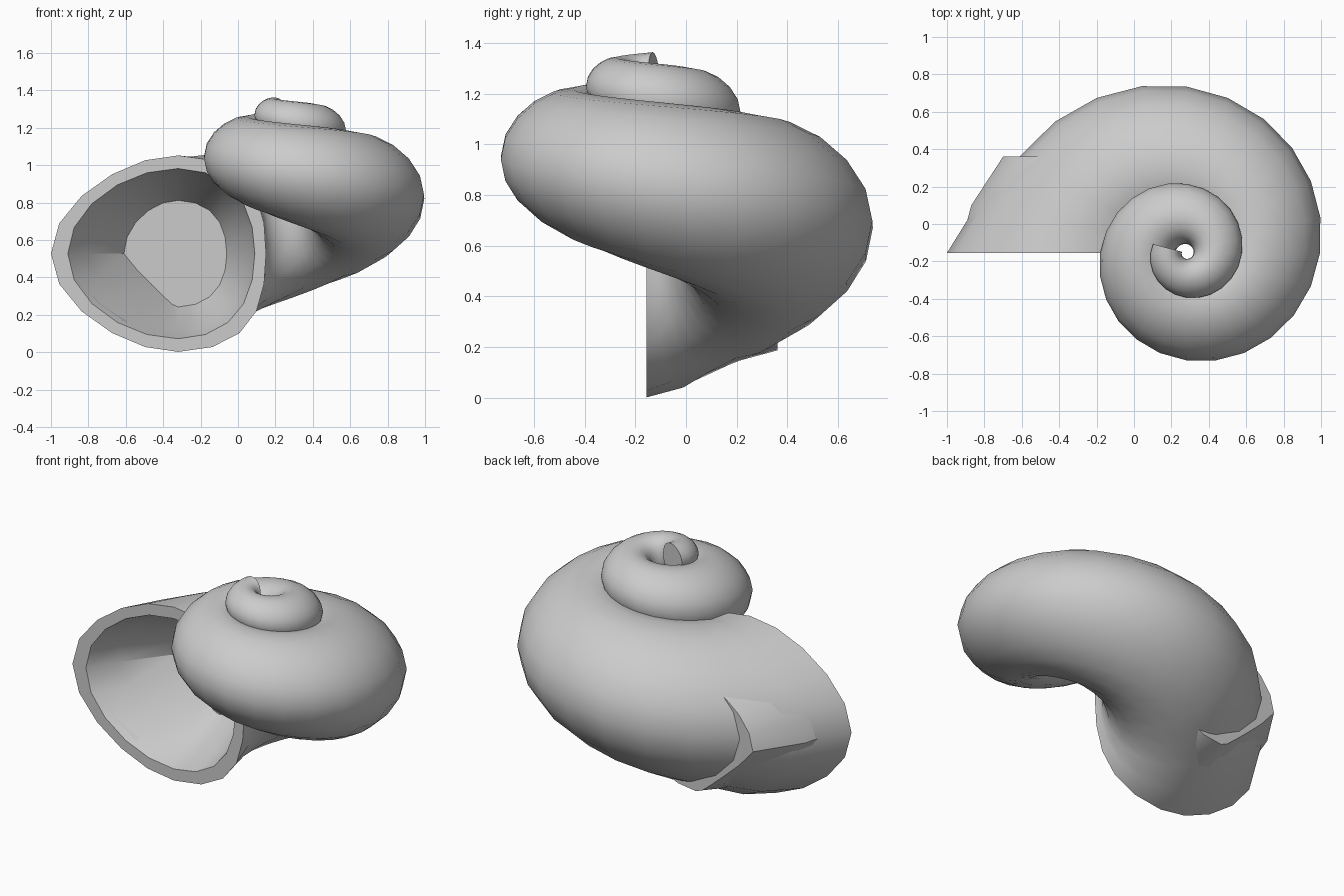
import bpy, bmesh, math

if "Cube" in bpy.data.objects:
    bpy.data.objects.remove(bpy.data.objects["Cube"], do_unlink=True)

AXIS_X, AXIS_Y = 0.28, -0.155
SIDES = 20
MOUTH_Z = 0.527


def make_material(name, colour):
    mat = bpy.data.materials.new(name)
    mat.use_nodes = True
    mat.diffuse_color = colour
    mat.node_tree.nodes["Principled BSDF"].inputs["Base Color"].default_value = colour
    return mat


grey = make_material("shell grey", (0.6, 0.6, 0.6, 1))


def section(bm, angle, centre, outer, inner, half_height, z,
            point=0.0, shift_y=0.0, dent=0.0):
    """Ring in the plane through the coiling axis: pointed outside, squarer inside.
    The dent pulls in the lower outer quarter."""
    dx, dy = math.cos(angle), math.sin(angle)
    ring = []
    for i in range(SIDES):
        t = math.tau * i / SIDES
        c, s = math.cos(t), math.sin(t)
        if c > 0:
            r = centre + outer * c * (1 - point * s * s) * (1 + dent * min(s, 0))
        else:
            r = centre + inner * c * (1 + 1.6 * point * s * s)
        ring.append(bm.verts.new((AXIS_X + dx * r, AXIS_Y + dy * r + shift_y,
                                  z + half_height * s)))
    return ring


def loft(bm, rings, close_start=True):
    """Bridge the rings in order and close the ends."""
    for a, b in zip(rings, rings[1:]):
        for i in range(SIDES):
            j = (i + 1) % SIDES
            bm.faces.new((a[i], a[j], b[j], b[i]))
    if close_start:
        bm.faces.new(rings[0])
    bm.faces.new(rings[-1])


def finish(bm, name):
    bmesh.ops.recalc_face_normals(bm, faces=bm.faces)
    mesh = bpy.data.meshes.new(name)
    bm.to_mesh(mesh)
    bm.free()
    mesh.materials.append(grey)
    obj = bpy.data.objects.new(name, mesh)
    bpy.context.collection.objects.link(obj)
    bpy.ops.object.select_all(action='DESELECT')
    obj.select_set(True)
    bpy.context.view_layer.objects.active = obj
    bpy.ops.object.shade_smooth_by_angle(angle=math.radians(32))


def mix(a, b, f):
    return a + (b - a) * f


# Coiled tube: a spiral of similar sections, flaring over the last two steps
bm = bmesh.new()
rings = []
for deg in range(-555, 181, 15):
    size = 0.89 * math.exp((deg - 90) / 90 * 0.2194)
    flare = {165: 0.32, 180: 1.0}.get(deg, 0.0)
    rings.append(section(bm, math.radians(deg),
                         mix(0.5 * size, 0.60, flare),
                         mix(0.5 * size, 0.68, flare),
                         mix(0.37 * size, 0.47, flare),
                         mix(0.46 * size, 0.525, flare),
                         mix(1.43 - 0.823 * size, MOUTH_Z, flare),
                         mix(0.13, 0.18, flare)))

# Thick lip and the hollow of the mouth
for depth, outer, inner, half_height, dent in ((0.0, 0.59, 0.41, 0.455, 0.0),
                                               (0.16, 0.49, 0.37, 0.41, 0.3),
                                               (0.425, 0.29, 0.26, 0.285, 0.65)):
    rings.append(section(bm, math.pi, 0.60, outer, inner, half_height,
                         MOUTH_Z, 0.1, depth, dent))
loft(bm, rings)
finish(bm, "coiled_shell")

# Outside of the mouth wall: a wedge of it breaks through the shell on one side
bm = bmesh.new()
wall = [section(bm, math.pi, 0.60, outer, inner, half_height, MOUTH_Z, 0.2, depth, dent)
        for depth, outer, inner, half_height, dent in ((0.03, 0.61, 0.43, 0.46, 0.15),
                                                       (0.255, 0.55, 0.40, 0.41, 0.42),
                                                       (0.515, 0.38, 0.31, 0.34, 0.6))]
loft(bm, wall, close_start=False)
finish(bm, "mouth_wall")
